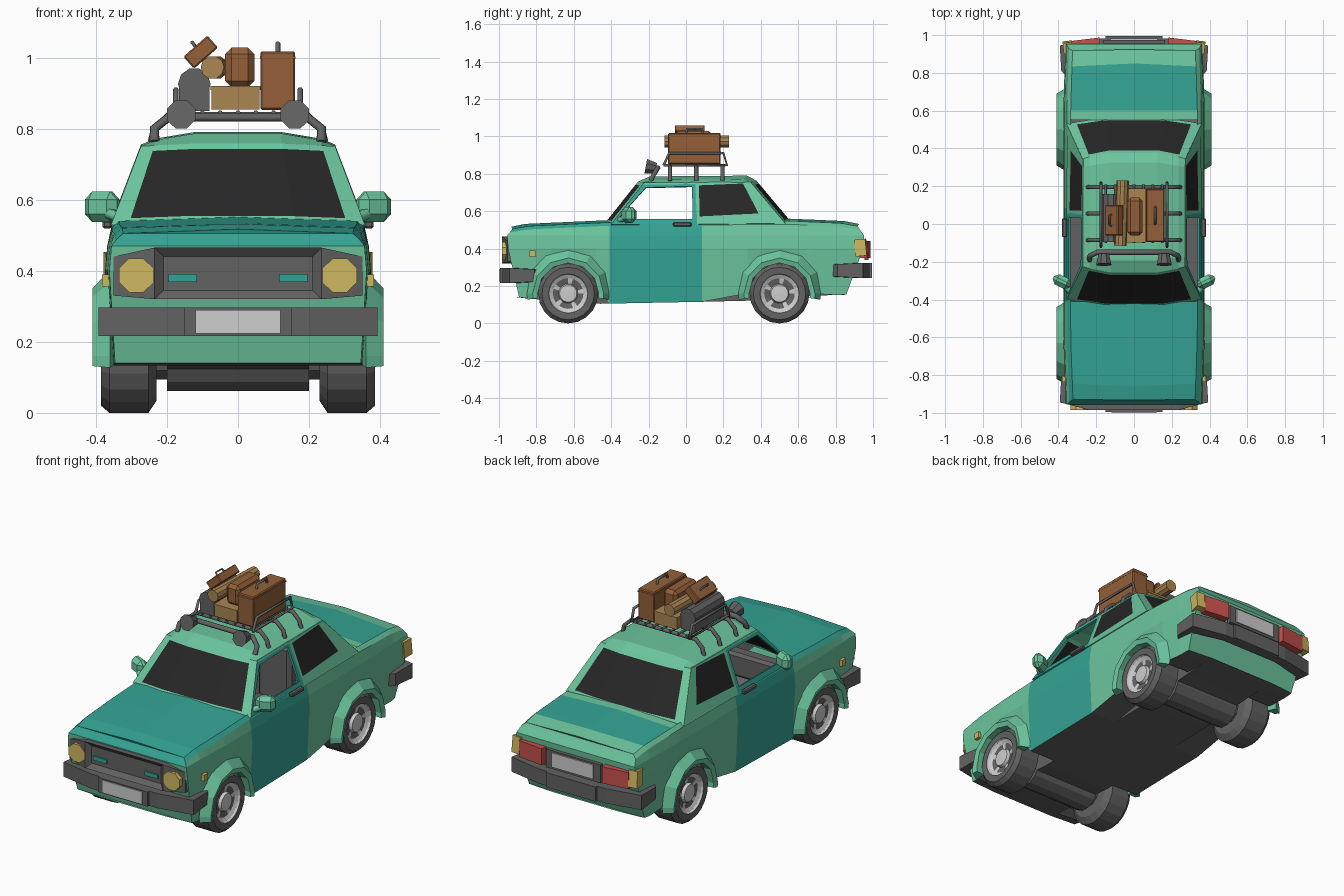
import bpy, bmesh, math
from mathutils import Vector, Matrix, Euler

if "Cube" in bpy.data.objects:
    bpy.data.objects.remove(bpy.data.objects["Cube"])

# ---------- colours ----------
def lin(c):
    c /= 255
    return c / 12.92 if c < .04 else ((c + .055) / 1.055) ** 2.4
MATS = {}
for n, c in dict(green=(108, 198, 158), teal=(52, 164, 148), glass=(38, 38, 38), grey=(98, 98, 98),
                 silver=(205, 205, 205), brown=(148, 96, 58), tan=(170, 134, 82),
                 yellow=(208, 184, 96), red=(200, 80, 76)).items():
    MATS[n] = bpy.data.materials.new(n)
    MATS[n].diffuse_color = (*[lin(v) for v in c], 1)

# ---------- helpers ----------
def finish(name, bm, mats, recalc=True):
    if recalc:
        bmesh.ops.recalc_face_normals(bm, faces=bm.faces)
    me = bpy.data.meshes.new(name)
    bm.to_mesh(me)
    bm.free()
    for m in mats:
        me.materials.append(MATS[m])
    o = bpy.data.objects.new(name, me)
    bpy.context.collection.objects.link(o)
    return o

def box(name, c, size, mat, bevel=0, rot=(0, 0, 0)):
    bm = bmesh.new()
    bmesh.ops.create_cube(bm, size=1, matrix=Matrix.Diagonal((*size, 1)))
    if bevel:
        bmesh.ops.bevel(bm, geom=bm.edges[:], offset=bevel, segments=1, affect='EDGES')
    bm.transform(Matrix.Translation(c) @ Euler(rot).to_matrix().to_4x4())
    return finish(name, bm, [mat])

def cyl(name, p, q, r, mat, n=8, r2=None):
    p, q = Vector(p), Vector(q)
    bm = bmesh.new()
    bmesh.ops.create_cone(bm, cap_ends=True, segments=n, radius1=r, radius2=r2 or r, depth=(q - p).length,
                          matrix=Matrix.Rotation(math.pi / n, 4, 'Z'))
    bm.transform(Matrix.Translation((p + q) / 2) @ (q - p).to_track_quat('Z', 'Y').to_matrix().to_4x4())
    return finish(name, bm, [mat])

def tube(name, pts, r, mat='grey'):
    cu = bpy.data.curves.new(name, 'CURVE')
    cu.dimensions, cu.bevel_depth, cu.bevel_resolution, cu.use_fill_caps = '3D', r, 1, True
    s = cu.splines.new('POLY')
    s.points.add(len(pts) - 1)
    for a, b in zip(s.points, pts):
        a.co = (*b, 1)
    cu.materials.append(MATS[mat])
    o = bpy.data.objects.new(name, cu)
    bpy.context.collection.objects.link(o)

def interp(t, pts):
    for (a, u), (b, v) in zip(pts, pts[1:]):
        if t <= b:
            return u + (v - u) * max(0, (t - a) / (b - a))
    return pts[-1][1]

def loft(bm, rows, matfn, closed=False):
    vs = [[bm.verts.new(p) for p in r] for r in rows]
    n = len(rows[0])
    for i in range(len(rows) - 1):
        for j in range(n if closed else n - 1):
            k = (j + 1) % n
            m = matfn(i, j)
            if m is not None:
                bm.faces.new((vs[i][j], vs[i][k], vs[i + 1][k], vs[i + 1][j])).material_index = m
    return vs

def outward(bm):
    bm.normal_update()
    for f in bm.faces:
        if f.normal.dot(f.calc_center_median() - Vector((0, .06, .5))) < 0:
            f.normal_flip()

# ---------- lower body, lofted along y with wheel arches ----------
AX, R = (-.63, .50), .172
ys = [-.95, -.86, -.41, .085, .55, .60, .80, .85, .95]
ys += [c + R * math.cos(k * math.pi / 6) for c in AX for k in range(7)]
ys.sort()
rows = []
for y in ys:
    w = interp(y, [(-.95, .358), (-.6, .37), (.6, .37), (.95, .36)])
    low = interp(y, [(-.95, .14), (-.46, .105), (.31, .12), (.7, .15), (.95, .155)])
    top = interp(y, [(-.95, .505), (-.86, .52), (-.41, .54), (.55, .548), (.85, .535), (.95, .52)])
    arch = low
    for c in AX:
        if abs(y - c) <= R + 1e-6:
            arch = max(low, .16 + math.sqrt(max(0, R * R - (y - c) ** 2)))
    half = [(.2, low), (.2, arch), (w - .012, arch), (w + .004, .40), (w - .002, .47),
            (w - .015, top - .018), (w - .035, top)]
    pts = half + [(0, top + .012)] + [(-a, b) for a, b in reversed(half)]
    row = []
    for x, z in pts:
        yy = y
        if y == ys[0]:
            yy = interp(z, [(.14, -.91), (.32, -.965), (.47, -.975), (.52, -.93)])
        if y == ys[-1]:
            yy = interp(z, [(.155, .875), (.33, .96), (.465, .975), (.53, .925)])
        if abs(yy) > .82:
            yy -= math.copysign(.02 * (x / .37) ** 2, yy)
        row.append((x, yy, z))
    rows.append(row)
N = len(rows[0])
def body_mat(i, j):
    y = (ys[i] + ys[i + 1]) / 2
    j = min(j, N - 2 - j) if j < N - 1 else -1
    if j < 2:
        return 2                                   # underside and wheel wells
    if j == 6 and -.41 < y < .55:
        return None                                # open cabin
    if -.41 < y < .085 or (y < -.41 and j >= 5) or (.6 < y < .85 and j == 6):
        return 1                                   # doors, bonnet, boot lid
    return 0
bm = bmesh.new()
vs = loft(bm, rows, body_mat, closed=True)
for end in (vs[0], vs[-1]):
    for i in range(N // 2):
        q = [end[i], end[i + 1], end[-i - 2], end[-i - 1]]
        if i == N // 2 - 1:
            q.pop(2)
        bm.faces.new(q).material_index = 1 if end is vs[0] and i >= 4 else 0
bmesh.ops.remove_doubles(bm, verts=bm.verts, dist=1e-4)
finish("body_shell", bm, ["green", "teal", "grey"])

# ---------- windscreen, rear window and roof ----------
US = [-1, -.86, -.45, .45, .86, 1]
def screen(name, yb, yt, zb, zt, s):
    VS = [0, .07, .93, 1]
    rows = [[(u * (.357 - .084 * v), yb + (yt - yb) * v + s * .04 * (1 - u * u),
              zb + (zt - zb) * v + .01 * (1 - u * u)) for u in US] for v in VS]
    bm = bmesh.new()
    loft(bm, rows, lambda i, j: 1 if i == 1 and 0 < j < 4 else 0)
    outward(bm)
    finish(name, bm, ["green", "glass"], False)
screen("windscreen", -.40, -.225, .53, .75, -1)
screen("rear_window", .53, .345, .535, .755, 1)
rows = [[(u * .273, -.225 + .57 * t + .04 * (1 - u * u) * (2 * t - 1),
          .75 + .005 * t + (.01 * (1 - u * u) if t in (0, 1) else .037 * (1 - u ** 4))) for u in US]
        for t in (0, .1, .5, .92, 1)]
bm = bmesh.new()
loft(bm, rows, lambda i, j: 0)
outward(bm)
finish("roof", bm, ["green"], False)

# ---------- side frames: open door window, dark rear side window ----------
def frame(name, s, outer, inner, mats, fill):
    P = lambda p: (s * (.357 - (p[1] - .53) * .38), *p)
    bm = bmesh.new()
    a, b = loft(bm, [[P(p) for p in outer], [P(p) for p in inner]], lambda i, j: 0, True)
    if fill:
        bm.faces.new(b).material_index = 1
    outward(bm)
    o = finish(name, bm, mats, False)
    o.modifiers.new("thick", 'SOLIDIFY').thickness = .012
for s in (1, -1):
    frame("door_frame", s, [(-.40, .53), (-.232, .742), (.05, .745), (.06, .53)],
          [(-.365, .558), (-.215, .727), (.032, .733), (.036, .558)], ["teal"], False)
    frame("roof_rail", s, [(-.232, .742), (-.225, .752), (.05, .755), (.05, .745)],
          [(-.22, .747), (-.21, .749), (.03, .75), (.03, .748)], ["green", "green"], True)
    frame("rear_quarter", s, [(.05, .53), (.05, .754), (.345, .757), (.53, .535)],
          [(.072, .572), (.07, .738), (.305, .748), (.388, .588)], ["green", "glass"], True)

# ---------- interior ----------
for s in (1, -1):
    box("seat_cushion", (s * .16, -.06, .34), (.22, .3, .14), "grey", .02)
    box("seat_back", (s * .16, .11, .5), (.2, .07, .4), "grey", .02)
box("rear_bench", (0, .35, .33), (.6, .22, .2), "grey", .02)
box("dashboard", (0, -.37, .46), (.66, .08, .13), "grey", .015)

# ---------- wheels, axles, arch flares ----------
prof = [(-.078, 0), (-.078, .125), (-.055, .16), (.055, .16), (.078, .14), (.076, .105),
        (.066, .1), (.056, .082), (.05, .052), (.066, .046), (.068, 0)]
for c in AX:
    for s in (1, -1):
        bm = bmesh.new()
        rows = [[(s * (.307 + x), c + r * math.cos(k * math.pi / 10), .16 + r * math.sin(k * math.pi / 10))
                 for k in range(20)] for x, r in prof]
        loft(bm, rows, lambda i, j: 1 if i in (5, 6, 8, 9) or (i == 7 and j % 4 == 0) else 0, True)
        bmesh.ops.remove_doubles(bm, verts=bm.verts, dist=1e-4)
        finish("wheel", bm, ["grey", "silver"])
        cyl("axle_end", (s * .2, c, .16), (s * .24, c, .16), .07, "grey", 10)
        rows = []
        for k in range(-1, 8):
            a = max(-.15, min(math.pi + .15, k * math.pi / 6))
            ro = .22 + .022 * max(0, math.sin(a))
            rows.append([(s * x, c + r * math.cos(a), .16 + r * math.sin(a))
                         for x, r in ((.35, .163), (.402, .163), (.41, .19), (.36, ro))])
        bm = bmesh.new()
        vs = loft(bm, rows, lambda i, j: 0, True)
        bm.faces.new(vs[0])
        bm.faces.new(vs[-1])
        finish("arch_flare", bm, ["green"])
    cyl("axle", (-.2, c, .155), (.2, c, .155), .097, "grey", 12)

# ---------- bumpers, plates ----------
for s, z in ((-1, .256), (1, .283)):
    path = [(.385, .81, .033), (.393, .945, .04), (.2, .982, .04)]
    path += [(-a, b, h) for a, b, h in reversed(path)]
    rows = [[(x, s * y, z - h), (x, s * y, z + h), (x * .86, s * (y - .05), z + h), (x * .86, s * (y - .05), z - h)]
            for x, y, h in path]
    bm = bmesh.new()
    vs = loft(bm, rows, lambda i, j: 0, True)
    bm.faces.new(vs[0])
    bm.faces.new(vs[-1])
    finish("front_bumper" if s < 0 else "rear_bumper", bm, ["grey"])
box("bumper_middle_front", (0, -.975, .256), (.3, .04, .08), "grey")
box("bumper_middle_rear", (0, .975, .283), (.3, .04, .08), "grey")
box("front_plate", (0, -.996, .257), (.24, .008, .066), "silver")
box("rear_plate_panel", (0, .965, .39), (.33, .02, .1), "grey")
box("rear_plate", (0, .977, .392), (.25, .008, .078), "silver")

# ---------- grille ----------
bm = bmesh.new()
rows = [[(x, yf, zt), (x, yf, zb), (x, -.9, zb), (x, -.9, zt)] for x, yf, zb, zt in
        ((-.35, -.955, .33, .44), (-.235, -.985, .32, .465), (.235, -.985, .32, .465), (.35, -.955, .33, .44))]
vs = loft(bm, rows, lambda i, j: 0, True)
bm.faces.new(vs[0])
bm.faces.new(vs[-1])
bmesh.ops.recalc_face_normals(bm, faces=bm.faces)
f = [f for f in bm.faces if f.normal.y < -.99 and f.calc_center_median().y < -.95]
bmesh.ops.inset_region(bm, faces=f, thickness=.035, depth=-.022)
finish("grille", bm, ["grey"], False)

# ---------- lamps, handles, mirrors ----------
for s in (1, -1):
    cyl("headlight", (s * .287, -.94, .387), (s * .287, -.985, .387), .052, "yellow", 8)
    box("grille_slat", (s * .155, -.966, .38), (.08, .012, .022), "teal")
    box("side_marker", (s * .372, -.82, .372), (.02, .032, .034), "yellow")
    box("tail_light", (s * .255, .958, .395), (.15, .04, .09), "red", 0, (0, 0, -s * .12))
    box("rear_indicator", (s * .35, .935, .405), (.05, .06, .09), "yellow", 0, (.1, 0, -s * .12))
    box("door_handle", (s * .368, -.02, .53), (.026, .1, .022), "grey", .005)
    box("mirror", (s * .382, -.305, .58), (.1, .06, .085), "green", .022, (0, 0, s * .45))
    tube("mirror_arm", [(s * .335, -.36, .55), (s * .385, -.31, .57)], .016, "green")

# ---------- roof rack ----------
for y in (-.085, .055, .195):
    tube("rack_crossbar", [(-.245, y, .762), (-.235, y, .80), (-.195, y, .838), (.195, y, .838),
                           (.235, y, .80), (.245, y, .762)], .011)
for k in range(7):
    x = -.15 + k * .05
    tube("rack_slat", [(x, -.1, .845), (x, .21, .845)], .007)
for s in (1, -1):
    tube("rack_side", [(s * .175, -.12, .845), (s * .175, -.09, .91), (s * .175, .2, .91),
                       (s * .175, .22, .845), (s * .175, -.12, .845)], .008)
    cyl("roof_lamp", (s * .16, -.16, .83), (s * .16, -.215, .84), .03, "grey", 8, .043)
tube("lamp_bar", [(-.235, -.19, .762), (-.235, -.17, .80), (-.195, -.15, .832), (.195, -.15, .832),
                  (.235, -.17, .80), (.235, -.19, .762)], .014)

# ---------- luggage ----------
box("tall_suitcase", (.112, .045, .935), (.098, .28, .165), "brown", .005)
box("suitcase_lid_line", (.112, .045, 1.0), (.1, .283, .006), "brown")
tube("suitcase_handle", [(.112, .0, 1.01), (.112, .005, 1.04), (.112, .085, 1.04), (.112, .09, 1.01)], .007)
box("flat_box", (-.007, .045, .883), (.135, .28, .06), "tan")
box("flat_box_lid", (-.007, .045, .914), (.14, .285, .012), "tan")
box("middle_suitcase", (.005, .04, .972), (.082, .2, .112), "brown", .018)
cyl("grey_roll", (-.123, -.095, .925), (-.123, .16, .925), .046, "grey", 10)
box("grey_roll_base", (-.123, .032, .885), (.085, .25, .07), "grey")
cyl("rolled_blanket", (-.072, -.115, .972), (-.06, .23, .972), .033, "tan", 10)
t = -.72
box("small_suitcase", (-.105, .02, 1.015), (.09, .16, .045), "brown", .004, (0, t, 0))
d = Vector((math.sin(t), 0, math.cos(t))) * .022
b = Vector((-.105, .02, 1.015)) + d
tube("small_suitcase_handle", [b + Vector((0, -.03, 0)), b + d * .7 + Vector((0, -.025, 0)),
                               b + d * .7 + Vector((0, .025, 0)), b + Vector((0, .03, 0))], .005)

for m in bpy.data.materials:
    if m.users and not m.is_grease_pencil:
        m.use_nodes = True
        m.node_tree.nodes["Principled BSDF"].inputs["Base Color"].default_value = m.diffuse_color
